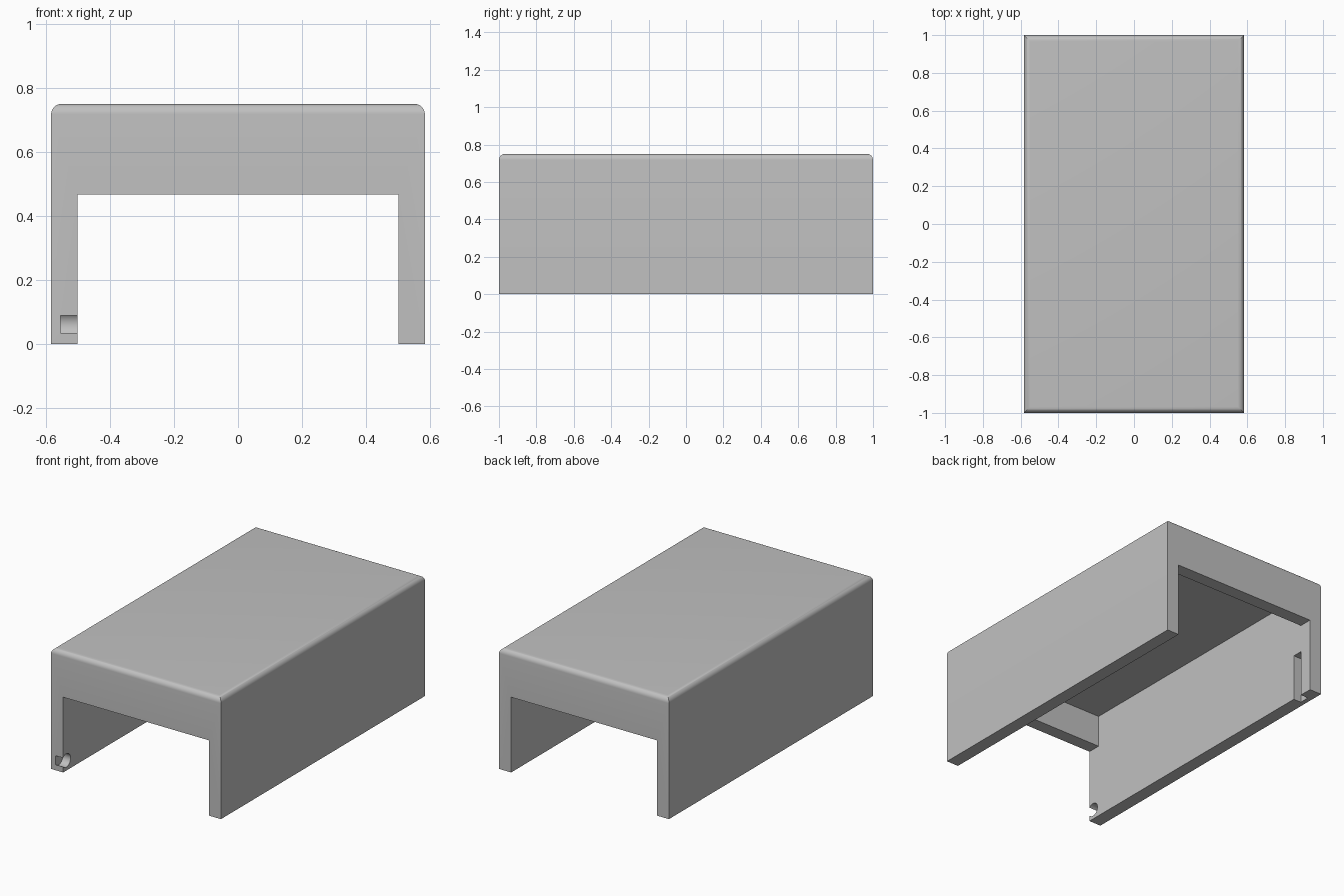
import bpy
import bmesh
import math
from mathutils import Matrix, Vector

HALF_W, HALF_L, HEIGHT = 0.583, 1.0, 0.75
INNER_W = 0.5          # half width between the walls
LIP_Y = 0.917          # inner face of the end lips
LIP_Z, ROOF_Z = 0.467, 0.667
POCKET_X = 0.553       # how far slots and holes reach into the walls

cube = bpy.data.objects.get("Cube")
if cube:
    bpy.data.objects.remove(cube, do_unlink=True)

grey = bpy.data.materials.new("plain grey")
grey.use_nodes = True
colour = (0.53, 0.53, 0.53, 1.0)
grey.diffuse_color = colour
for node in grey.node_tree.nodes:
    if node.type == "BSDF_PRINCIPLED":
        node.inputs["Base Color"].default_value = colour


def make_object(name, bm):
    bmesh.ops.recalc_face_normals(bm, faces=bm.faces)
    mesh = bpy.data.meshes.new(name)
    bm.to_mesh(mesh)
    bm.free()
    mesh.materials.append(grey)
    obj = bpy.data.objects.new(name, mesh)
    bpy.context.collection.objects.link(obj)
    return obj


def add_box(bm, low, high):
    low, high = Vector(low), Vector(high)
    matrix = Matrix.Translation((low + high) / 2) @ Matrix.Diagonal((*(high - low), 1))
    bmesh.ops.create_cube(bm, size=1, matrix=matrix)


def extrude_along_x(bm, profile, x0, x1):
    face = bm.faces.new([bm.verts.new((x0, y, z)) for y, z in profile])
    result = bmesh.ops.extrude_face_region(bm, geom=[face])
    verts = [v for v in result["geom"] if isinstance(v, bmesh.types.BMVert)]
    bmesh.ops.translate(bm, verts=verts, vec=(x1 - x0, 0, 0))


# Outer block with rounded top edges
bm = bmesh.new()
add_box(bm, (-HALF_W, -HALF_L, 0), (HALF_W, HALF_L, HEIGHT))
top_edges = [e for e in bm.edges if all(v.co.z > HEIGHT - 0.01 for v in e.verts)]
bmesh.ops.bevel(bm, geom=top_edges, offset=0.033, segments=8, profile=0.5,
                affect="EDGES")
cover = make_object("cover", bm)

# Tunnel with a raised ceiling between the two end lips
half = [(1.1, -0.1), (1.1, LIP_Z), (LIP_Y, LIP_Z), (LIP_Y, ROOF_Z)]
bm = bmesh.new()
extrude_along_x(bm, half + [(-y, z) for y, z in reversed(half)], -INNER_W, INNER_W)
cutters = [make_object("tunnel_cutter", bm)]

# Each wall has a slot at one end and a pin hole at the other
for side, turn in (("right", 0), ("left", math.pi)):
    spin = Matrix.Rotation(turn, 4, "Z")

    bm = bmesh.new()
    add_box(bm, (-POCKET_X, 0.853, -0.1), (-0.45, LIP_Y, 0.292))
    bm.transform(spin)
    cutters.append(make_object(side + "_slot_cutter", bm))

    bm = bmesh.new()
    place = (Matrix.Translation(((-POCKET_X - 0.45) / 2, -0.969, 0.0625))
             @ Matrix.Rotation(math.pi / 2, 4, "Y"))
    bmesh.ops.create_cone(bm, cap_ends=True, segments=32, radius1=0.0417,
                          radius2=0.0417, depth=POCKET_X - 0.45, matrix=place)
    bm.transform(spin)
    cutters.append(make_object(side + "_pin_hole_cutter", bm))

# Cut the block and remove the cutters
bpy.ops.object.select_all(action="DESELECT")
bpy.context.view_layer.objects.active = cover
cover.select_set(True)
for cutter in cutters:
    cutter.hide_render = True
    mod = cover.modifiers.new(cutter.name, "BOOLEAN")
    mod.operation = "DIFFERENCE"
    mod.solver = "EXACT"
    mod.object = cutter
    bpy.ops.object.modifier_apply(modifier=mod.name)
    bpy.data.objects.remove(cutter, do_unlink=True)

bpy.ops.object.shade_smooth_by_angle(angle=math.radians(30))
